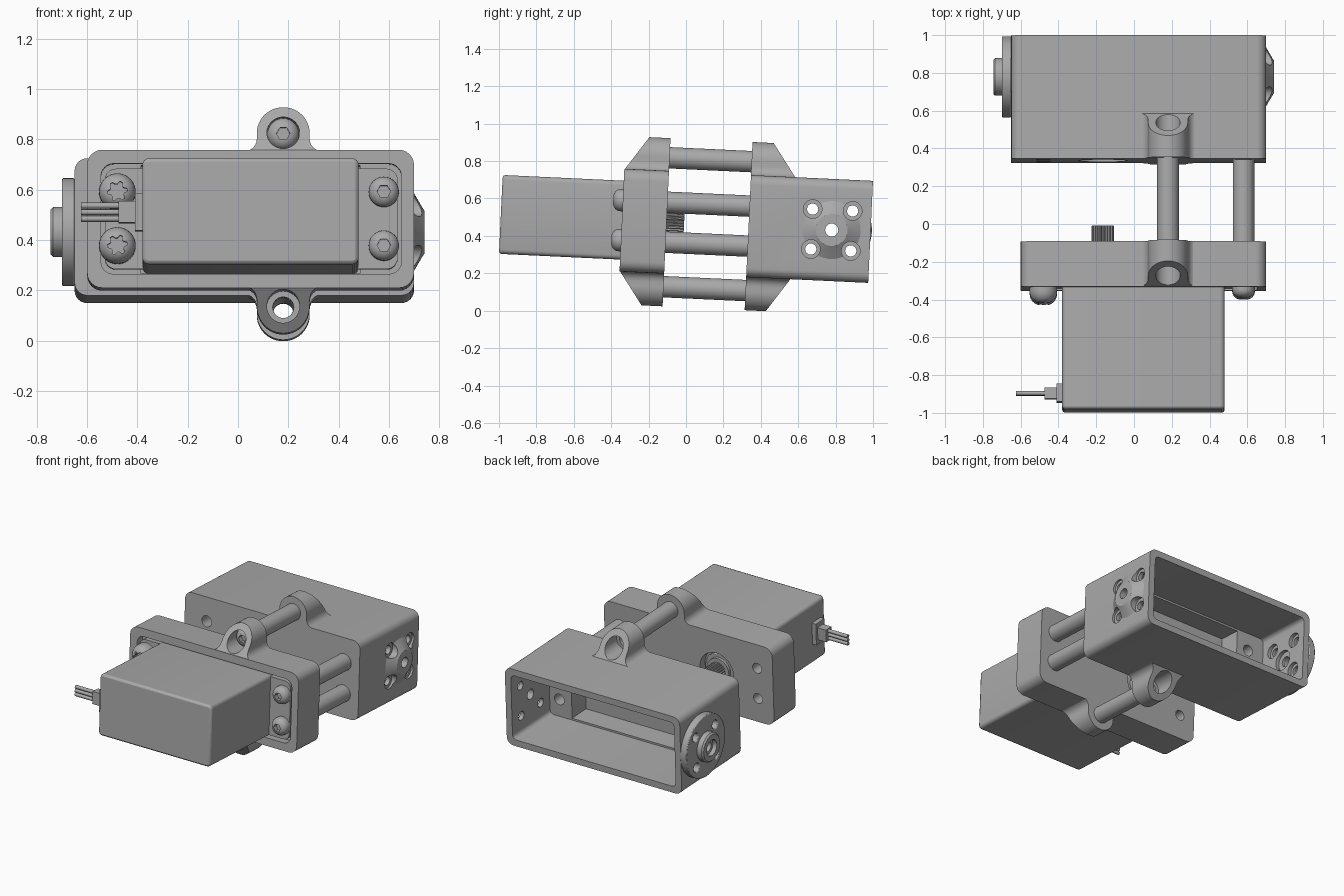
import bpy, bmesh, math
from mathutils import Matrix

cube = bpy.data.objects.get("Cube")
if cube:
    bpy.data.objects.remove(cube, do_unlink=True)

grey = bpy.data.materials.new("plain grey")
grey.use_nodes = True
GREY = (0.4, 0.4, 0.4, 1)
grey.diffuse_color = GREY
grey.node_tree.nodes["Principled BSDF"].inputs["Base Color"].default_value = GREY

parts = []


# Outlines
def circle(p, q, r, n=40):
    return [(p + r * math.cos(2 * math.pi * i / n), q + r * math.sin(2 * math.pi * i / n)) for i in range(n)]


def star(p, q, r_out, r_in, teeth):
    pts = []
    for i in range(teeth * 4):
        r = r_out if i % 4 < 2 else r_in
        a = math.pi * i / (2 * teeth)
        pts.append((p + r * math.cos(a), q + r * math.sin(a)))
    return pts


def rect(p0, p1, q0, q1, r=0.0, n=6):
    if not r:
        return [(p0, q0), (p1, q0), (p1, q1), (p0, q1)]
    pts = []
    corners = [(p1 - r, q1 - r), (p0 + r, q1 - r), (p0 + r, q0 + r), (p1 - r, q0 + r)]
    for k, (p, q) in enumerate(corners):
        for i in range(n + 1):
            a = math.pi / 2 * (k + i / n)
            pts.append((p + r * math.cos(a), q + r * math.sin(a)))
    return pts


# Solids made from a stack of outlines along one axis
def loft(name, sections, axis="Y", bevel=0.0):
    bm = bmesh.new()
    rings = []
    for t, pts in sections:
        rings.append([bm.verts.new((p, t, q) if axis == "Y" else (t, p, q)) for p, q in pts])
    for a, b in zip(rings, rings[1:]):
        for i in range(len(a)):
            j = (i + 1) % len(a)
            bm.faces.new((a[i], a[j], b[j], b[i]))
    bm.faces.new(rings[0])
    bm.faces.new(rings[-1])
    bmesh.ops.recalc_face_normals(bm, faces=bm.faces)
    mesh = bpy.data.meshes.new(name)
    bm.to_mesh(mesh)
    bm.free()
    mesh.materials.append(grey)
    obj = bpy.data.objects.new(name, mesh)
    bpy.context.collection.objects.link(obj)
    if bevel:
        mod = obj.modifiers.new("bevel", "BEVEL")
        mod.width, mod.segments, mod.limit_method = bevel, 2, "ANGLE"
        mod.angle_limit = math.radians(50)
    parts.append(obj)
    return obj


def prism(name, pts, a, b, axis="Y", bevel=0.0):
    return loft(name, [(a, pts), (b, pts)], axis, bevel)


def cut(obj, pts, a, b, axis="Y"):
    tool = prism("cutter", pts, a, b, axis)
    parts.remove(tool)
    tool.hide_render = True
    mod = obj.modifiers.new("cut", "BOOLEAN")
    mod.operation, mod.solver, mod.object = "DIFFERENCE", "EXACT", tool
    bpy.context.view_layer.objects.active = obj
    bpy.ops.object.modifier_apply(modifier=mod.name)
    bpy.data.objects.remove(tool, do_unlink=True)


FRONT, INNER = -0.343, -0.104        # front bracket faces
MIRROR = 0.231                       # sum of mirrored depths
BOX_FRONT, SEAT, BOX_BACK = 0.335, 0.574, 0.988
LUG_X, LUG_Z, SHAFT_X = 0.18, 0.345, -0.165
PITCH, EAR_R, EAR_L = 0.107, 0.58, -0.48
HUB_Y = 0.78

# Front bracket with servo pocket
bracket = prism("front_bracket", rect(-0.6, 0.7, -0.275, 0.275, 0.06), FRONT, INNER)
cut(bracket, rect(-0.545, 0.65, -0.22, 0.22, 0.05), -0.5, -0.285)
cut(bracket, rect(-0.385, 0.485, -0.215, 0.215), -0.5, -0.16)
cut(bracket, circle(SHAFT_X, 0, 0.13), -0.3, 0)
for s in (-1, 1):
    cut(bracket, circle(EAR_L, s * PITCH, 0.035, 24), -0.5, 0)

# Rear housing with stepped cavity
box = prism("rear_housing", rect(-0.65, 0.7, -0.273, 0.273, 0.05), BOX_FRONT, BOX_BACK)
cut(box, rect(-0.605, 0.655, -0.228, 0.228, 0.03), SEAT, 1.2)
cut(box, rect(-0.385, 0.485, -0.215, 0.215), 0.42, 0.7)
cut(box, circle(SHAFT_X, 0, 0.13), 0.2, 0.5)
for x in (EAR_L, EAR_R):
    for s in (-1, 1):
        cut(box, circle(x, s * PITCH, 0.038, 24), 0.2, 0.7)

# Output disc on one side, tapered hub on the other
disc = prism("output_disc", circle(HUB_Y, 0, 0.215, 64), -0.70, -0.65, "X", 0.006)
collar = loft("disc_collar", [(-0.745, circle(HUB_Y, 0, 0.09)), (-0.735, circle(HUB_Y, 0, 0.1)),
                              (-0.695, circle(HUB_Y, 0, 0.1))], "X")
hub = loft("tapered_hub", [(0.69, circle(HUB_Y, 0, 0.155, 48)), (0.70, circle(HUB_Y, 0, 0.155, 48)),
                           (0.735, circle(HUB_Y, 0, 0.095, 48)), (0.742, circle(HUB_Y, 0, 0.085, 48))], "X")
for obj in (box, disc, collar, hub):
    cut(obj, circle(HUB_Y, 0, 0.035, 24), -0.9, 0.9, "X")
cut(collar, circle(HUB_Y, 0, 0.055, 24), -0.9, -0.715, "X")
cut(box, circle(HUB_Y, 0, 0.07, 24), -0.63, -0.55, "X")
for sy in (-1, 1):
    for sz in (-1, 1):
        y, z = HUB_Y + sy * PITCH, sz * PITCH
        cut(box, circle(y, z, 0.03, 20), -0.9, 0.9, "X")
        cut(box, circle(y, z, 0.05, 24), 0.685, 0.9, "X")
        cut(box, circle(y, z, 0.05, 24), -0.63, -0.55, "X")
        cut(hub, circle(y, z, 0.05, 24), 0.6, 0.9, "X")
        cut(disc, circle(y, z, 0.03, 20), -0.9, -0.6, "X")


# Lugs: flared, rounded ears with a sloping end face
def lug_outline(s):
    r, base, half = 0.105, 0.271, 0.15
    pts = [(half, base)]
    pts += [(half - 0.045 * math.sin(a), base + 0.05 * (1 - math.cos(a)))
            for a in (math.pi / 2 * i / 6 for i in range(1, 7))]
    pts += [(r * math.cos(math.pi * i / 24), LUG_Z + r * math.sin(math.pi * i / 24)) for i in range(25)]
    pts += [(-x, z) for x, z in reversed(pts[:7])]
    return [(LUG_X + x, s * z) for x, z in pts]


for label, flip in (("front", False), ("rear", True)):
    for side, s in (("upper", 1), ("lower", -1)):
        depth = (lambda v: MIRROR - v) if flip else (lambda v: v)
        lug = prism(f"{label}_{side}_lug", lug_outline(s), depth(FRONT), depth(INNER))
        for v in lug.data.vertices:
            if abs(v.co.y - depth(FRONT)) < 1e-4:
                v.co.y = depth(FRONT + (abs(v.co.z) - 0.27) * 0.7)
        cut(lug, circle(LUG_X, s * LUG_Z, 0.042, 24), -1, 1)
        cut(lug, circle(LUG_X, s * LUG_Z, 0.065, 32), depth(-0.6), depth(-0.17))

# Hollow spacer rods
for s in (-1, 1):
    for x, z in ((LUG_X, LUG_Z), (EAR_R, PITCH)):
        rod = prism("spacer_rod", circle(x, s * z, 0.057, 32), INNER, BOX_FRONT)
        cut(rod, circle(x, s * z, 0.04, 24), -1, 1)


# Button-head screws
def screw(name, x, z, y, r, h, socket):
    rings = [(y + 0.05, circle(x, z, r * 0.55)), (y, circle(x, z, r * 0.55)), (y, circle(x, z, r))]
    for i in range(0, 6):
        a = math.radians(14 * i)
        rings.append((y - h * (0.3 + 0.7 * math.sin(a)), circle(x, z, r * math.cos(a) ** 0.8)))
    head = loft(name, rings)
    cut(head, socket, y - h * 2, y - h * 0.45)


for s in (-1, 1):
    z = s * PITCH
    screw("hex_screw", EAR_R, z, -0.335, 0.06, 0.062, circle(EAR_R, z, 0.027, 6))
    screw("star_screw", EAR_L, z, -0.335, 0.073, 0.092, star(EAR_L, z, 0.04, 0.028, 6))
screw("lug_screw", LUG_X, LUG_Z, -0.17, 0.063, 0.062, circle(LUG_X, LUG_Z, 0.027, 6))

# Servo body, ears and splined shaft
prism("servo_body", rect(-0.38, 0.48, -0.211, 0.211, 0.025, 4), -0.991, -0.165, bevel=0.014)
prism("servo_ears", rect(-0.53, 0.635, -0.2, 0.2, 0.045), -0.335, -0.287)
prism("shaft_ring", circle(SHAFT_X, 0, 0.112), -0.17, -0.135, bevel=0.006)
prism("shaft_step", circle(SHAFT_X, 0, 0.085), -0.14, -0.115)
prism("splined_shaft", star(SHAFT_X, 0, 0.06, 0.052, 22), -0.12, -0.01)

# Cable exit and three wires
prism("cable_collar", rect(-0.945, -0.85, -0.075, 0.075), -0.41, -0.375, "X")
prism("cable_grip", rect(-0.928, -0.868, -0.043, 0.043), -0.475, -0.405, "X")
for i in (-1, 0, 1):
    prism("wire", circle(-0.898, i * 0.026, 0.012, 12), -0.625, -0.47, "X")

# Shade and tilt the whole assembly
tilt = Matrix.Translation((0, 0, 0.468)) @ Matrix.Rotation(math.radians(-2.7), 4, "X")
for obj in parts:
    obj.data.transform(tilt)
    bpy.ops.object.select_all(action="DESELECT")
    obj.select_set(True)
    bpy.context.view_layer.objects.active = obj
    bpy.ops.object.shade_smooth_by_angle(angle=math.radians(32))
